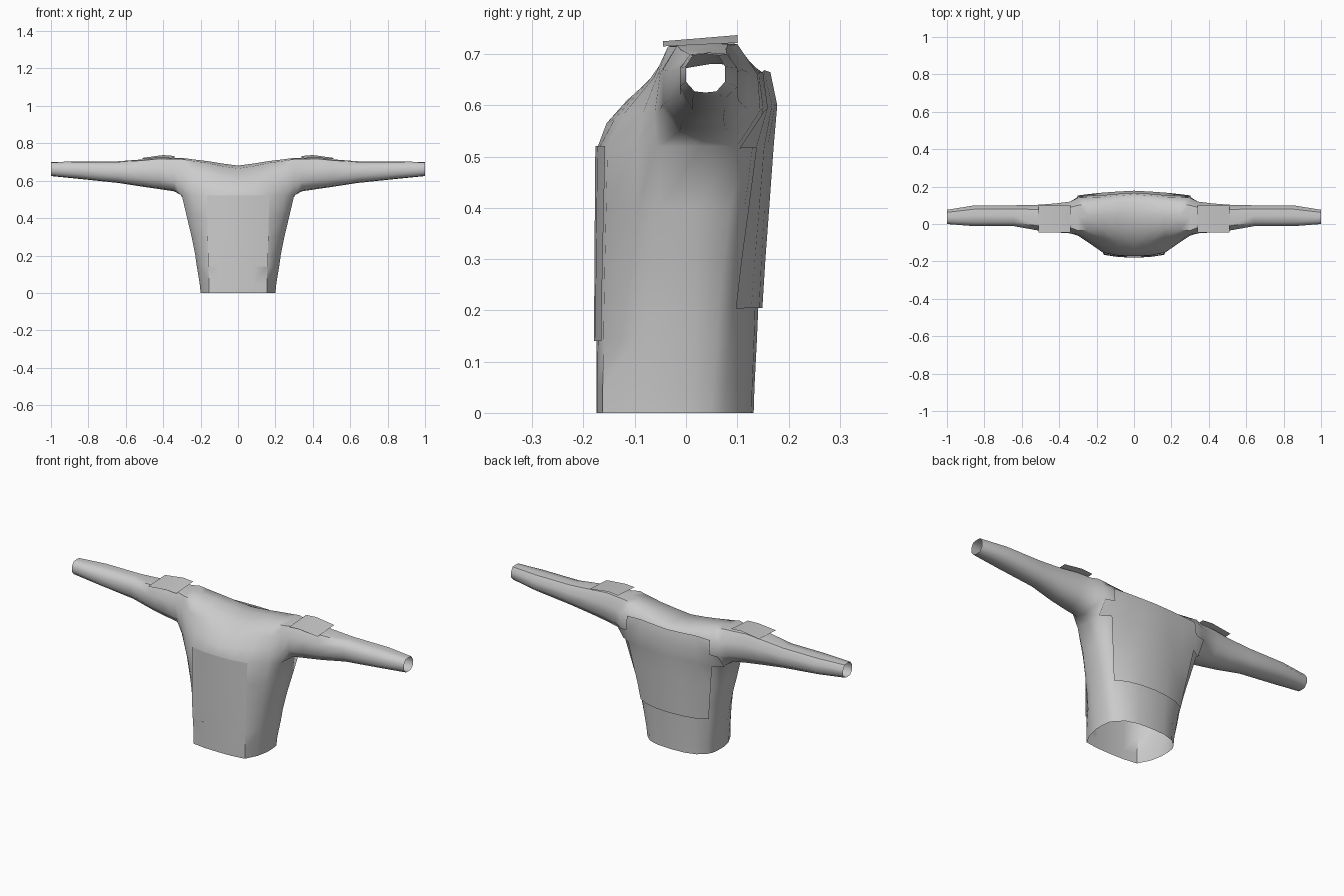
import bpy, bmesh, math
from mathutils import Vector

if "Cube" in bpy.data.objects:
    bpy.data.objects.remove(bpy.data.objects["Cube"])

cloth = bpy.data.materials.new("light grey cloth")
cloth.use_nodes = True
GREY = (0.6, 0.6, 0.6, 1)
cloth.diffuse_color = GREY
cloth.node_tree.nodes["Principled BSDF"].inputs["Base Color"].default_value = GREY


def finish(bm, name, angle=50):
    """Turn a half mesh into a mirrored, smooth-shaded object."""
    me = bpy.data.meshes.new(name)
    bm.to_mesh(me)
    ob = bpy.data.objects.new(name, me)
    bpy.context.collection.objects.link(ob)
    me.materials.append(cloth)
    mod = ob.modifiers.new("mirror", 'MIRROR')
    mod.use_clip = True
    mod.merge_threshold = 0.0005
    bpy.ops.object.select_all(action='DESELECT')
    ob.select_set(True)
    bpy.context.view_layer.objects.active = ob
    bpy.ops.object.shade_smooth_by_angle(angle=math.radians(angle))
    return ob


def mix(a, b, t):
    return [tuple(p + (q - p) * t for p, q in zip(u, v)) for u, v in zip(a, b)]


# Half outlines (x, y) of hem and chest: front centre, round the side, back centre
HEM = [(0, -.175), (.08, -.173), (.155, -.163), (.187, -.10), (.20, -.04), (.20, .01),
       (.195, .05), (.18, .075), (.14, .11), (.08, .128), (0, .132)]
CHEST = [(0, -.172), (.085, -.168), (.165, -.153), (.25, -.095), (.30, -.055), (.30, .03),
         (.30, .10), (.25, .13), (.165, .145), (.085, .152), (0, .163)]
LEVELS = [(0, 0), (.05, .05), (.14, .2), (.205, .29), (.30, .48), (.40, .72), (.52, 1)]

# Arches (y, z) over the shoulders, front to back, at three distances from the centre
ARCH_MID = [(-.172, .52), (-.155, .565), (-.115, .61), (-.045, .665), (.05, .681),
            (.12, .678), (.158, .66), (.170, .60), (.163, .52)]
ARCH_NECK = [(-.153, .52), (-.12, .585), (-.075, .645), (-.025, .695), (.05, .705),
             (.11, .70), (.145, .665), (.160, .60), (.145, .52)]
ARCH_ARM = [(-.055, .52), (-.062, .58), (-.055, .66), (-.035, .715), (.04, .722),
            (.10, .72), (.14, .66), (.145, .59), (.10, .52)]
ARCHES = [ARCH_MID, mix(ARCH_MID, ARCH_NECK, .45), ARCH_NECK,
          mix(ARCH_NECK, ARCH_ARM, .6), ARCH_ARM]

# Sleeve sections: x, front y, back y, bottom z, top z
SLEEVE = [(.34, -.05, .12, .543, .722), (.42, -.045, .11, .555, .724),
          (.51, -.035, .103, .568, .714), (.64, -.012, .10, .588, .704),
          (.85, -.012, .10, .61, .703), (1.0, 0, .076, .625, .70)]
UNIT = [(.22, .03), (0, .28), (0, .68), (.18, .96), (.5, 1), (.82, .97), (1, .68), (1, .28), (.78, .03)]

bm = bmesh.new()
back_faces, front_faces = [], []

# Torso rings
rings = []
for z, t in LEVELS:
    rings.append([bm.verts.new((x, y, z)) for x, y in mix(HEM, CHEST, t)])
for k in range(len(rings) - 1):
    a, b = rings[k], rings[k + 1]
    for i in range(10):
        f = bm.faces.new((a[i], a[i + 1], b[i + 1], b[i]))
        if LEVELS[k][0] >= .2 and i >= 7:
            back_faces.append(f)
        if LEVELS[k][0] >= .14 and i < 2:
            front_faces.append(f)

# Shoulder arches sharing the chest ring
top = rings[-1]
arches = []
for j, arch in enumerate(ARCHES):
    inner = [bm.verts.new((CHEST[j][0], y, z)) for y, z in arch[1:-1]]
    arches.append([top[j]] + inner + [top[10 - j]])
for j in range(4):
    a, b = arches[j], arches[j + 1]
    for i in range(8):
        f = bm.faces.new((a[i], b[i], b[i + 1], a[i + 1]))
        if i >= 6 and (j < 3 or i == 7):
            back_faces.append(f)

# Sleeve rings, open at the cuff
prev = arches[4] + [top[5]]
for x, y0, y1, z0, z1 in SLEEVE:
    ring = [bm.verts.new((x, y0 + (y1 - y0) * u, z0 + (z1 - z0) * v)) for u, v in UNIT + [(.5, 0)]]
    for i in range(10):
        n = (i + 1) % 10
        bm.faces.new((prev[i], ring[i], ring[n], prev[n]))
    prev = ring

bm.normal_update()


def panel(faces, name, offset):
    """Lay a sheet just outside the chosen body faces."""
    pb = bmesh.new()
    made = {}
    for f in faces:
        for v in f.verts:
            if v not in made:
                n = v.normal.copy()
                if v.co.x < .001:
                    n.x = 0
                made[v] = pb.verts.new(v.co + n.normalized() * offset)
        pb.faces.new([made[v] for v in f.verts])
    finish(pb, name)
    pb.free()


panel(front_faces, "front_panel", .005)
panel(back_faces, "back_panel", .008)
finish(bm, "shirt_body")
bm.free()

# Flat shoulder patches
pb = bmesh.new()
rows = [[pb.verts.new((x, y, z)) for y, z in ((-.045, zf), (.10, zb))]
        for x, zf, zb in ((.34, .722, .732), (.40, .725, .737), (.51, .715, .722))]
for a, b in zip(rows, rows[1:]):
    pb.faces.new((a[0], b[0], b[1], a[1]))
finish(pb, "shoulder_patches")
pb.free()
